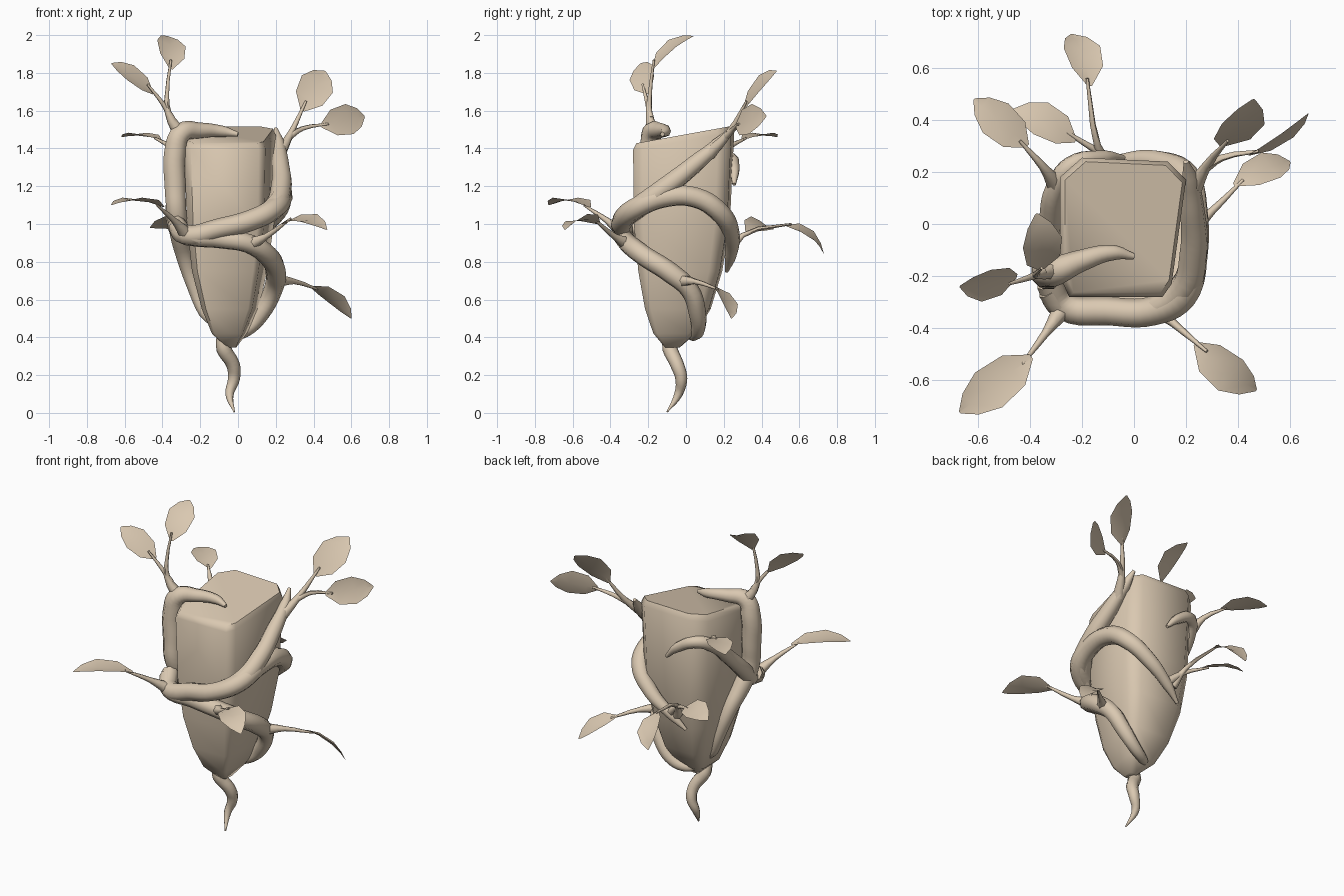
import bpy, bmesh, math
from mathutils import Vector

cube = bpy.data.objects.get("Cube")
if cube:
    bpy.data.objects.remove(cube, do_unlink=True)

# one warm clay colour for everything
clay = bpy.data.materials.new("warm_clay")
clay.use_nodes = True
COL = (0.70, 0.58, 0.44, 1)
clay.diffuse_color = COL
bsdf = clay.node_tree.nodes["Principled BSDF"]
bsdf.inputs["Base Color"].default_value = COL
bsdf.inputs["Roughness"].default_value = 0.8


def add_object(name, mesh, angle):
    obj = bpy.data.objects.new(name, mesh)
    bpy.context.collection.objects.link(obj)
    mesh.materials.clear()
    mesh.materials.append(clay)
    bpy.ops.object.select_all(action='DESELECT')
    obj.select_set(True)
    bpy.context.view_layer.objects.active = obj
    bpy.ops.object.shade_smooth_by_angle(angle=math.radians(angle))


def tube(name, points, sides=2, steps=5):
    """Tapered tube through (x, y, z, radius) points."""
    cu = bpy.data.curves.new(name + "_path", 'CURVE')
    cu.dimensions = '3D'
    cu.bevel_depth = 1.0
    cu.bevel_resolution = sides
    cu.resolution_u = steps
    cu.use_fill_caps = True
    sp = cu.splines.new('BEZIER')
    sp.bezier_points.add(len(points) - 1)
    for bp, (x, y, z, r) in zip(sp.bezier_points, points):
        bp.co = (x, y, z)
        bp.radius = r
        bp.handle_left_type = bp.handle_right_type = 'AUTO'
    tmp = bpy.data.objects.new(name + "_tmp", cu)
    bpy.context.collection.objects.link(tmp)
    dg = bpy.context.evaluated_depsgraph_get()
    mesh = bpy.data.meshes.new_from_object(tmp.evaluated_get(dg))
    bpy.data.objects.remove(tmp, do_unlink=True)
    bpy.data.curves.remove(cu)
    mesh.name = name
    add_object(name, mesh, 60)


def leaf(name, base, tip, side, half, arch):
    """Thin, arched, slightly folded leaf blade."""
    base, tip, side = Vector(base), Vector(tip), Vector(side)
    d = tip - base
    side = (side - d * side.dot(d) / d.dot(d)).normalized()
    n = d.cross(side).normalized()
    if n.z < 0:
        n = -n
    bm = bmesh.new()
    rows = []
    for t, w in ((0, .12), (.25, .85), (.6, 1), (.85, .6), (1, .06)):
        c = base + d * t + n * arch * 4 * t * (1 - t)
        fold = n * 0.01 * w
        rows.append([bm.verts.new(p) for p in
                     (c - side * half * w + fold, c - fold * .5, c + side * half * w + fold)])
    for a, b in zip(rows, rows[1:]):
        for i in (0, 1):
            bm.faces.new((a[i], a[i + 1], b[i + 1], b[i]))
    bm.normal_update()
    if sum(f.normal.dot(n) for f in bm.faces) < 0:
        bmesh.ops.reverse_faces(bm, faces=bm.faces[:])
    mesh = bpy.data.meshes.new(name)
    bm.to_mesh(mesh)
    bm.free()
    add_object(name, mesh, 60)


# stone: chamfered outline scaled down towards a blunt point, slanted top
outline = [(-.285, -.2), (-.25, -.28), (.11, -.28), (.145, -.23),
           (.2, .17), (.13, .24), (-.2, .255), (-.285, .18)]
# height, x scale, y scale, x shift, y shift, slant
rings = [(1.475, .93, .94, 0, 0, .17), (1.44, 1, 1, 0, 0, .17), (1.0, .95, .95, 0, -.01, 0),
         (.75, .82, .83, -.01, -.02, 0), (.55, .62, .65, -.015, -.035, 0),
         (.42, .38, .42, -.03, -.055, 0), (.345, .1, .14, -.03, -.07, 0)]
bm = bmesh.new()
loops = [[bm.verts.new((x * sx + dx, y * sy + dy, z + s * y)) for x, y in outline]
         for z, sx, sy, dx, dy, s in rings]
bm.faces.new(loops[0])
bm.faces.new(loops[-1][::-1])
for a, b in zip(loops, loops[1:]):
    for i in range(8):
        j = (i + 1) % 8
        bm.faces.new((a[i], b[i], b[j], a[j]))
bmesh.ops.recalc_face_normals(bm, faces=bm.faces[:])
mesh = bpy.data.meshes.new("stone")
bm.to_mesh(mesh)
bm.free()
add_object("stone", mesh, 58)

# thick vines wrapped round the stone
tube("vine_top_curl", [
    (0, -.125, 1.475, .012), (-.08, -.11, 1.49, .03), (-.2, -.14, 1.495, .042),
    (-.3, -.18, 1.48, .056), (-.333, -.185, 1.38, .062), (-.333, -.19, 1.2, .06),
    (-.325, -.19, 1.06, .056), (-.31, -.13, .95, .054), (-.28, -.05, .82, .046),
    (-.23, -.015, .66, .038), (-.18, -.02, .53, .03), (-.135, -.03, .465, .012)])
tube("vine_front_arc", [
    (-.33, -.22, 1.0, .05), (-.27, -.315, .94, .056), (-.1, -.335, .975, .055),
    (.07, -.335, 1.02, .056), (.19, -.27, 1.08, .058), (.23, -.12, 1.14, .056),
    (.23, .05, 1.14, .056), (.2, .18, 1.06, .054), (.08, .24, .94, .046),
    (-.06, .235, .83, .032), (-.15, .215, .75, .01)])
tube("vine_right_rise", [
    (.07, -.335, 1.02, .05), (.19, -.25, 1.09, .058), (.23, -.1, 1.2, .056),
    (.225, .05, 1.32, .048), (.215, .17, 1.425, .034), (.2, .24, 1.505, .01)])
tube("vine_lower", [
    (-.33, -.25, .99, .045), (-.27, -.32, .94, .05), (-.1, -.32, .92, .05),
    (.06, -.305, .895, .052), (.16, -.22, .83, .054), (.2, -.08, .74, .055),
    (.185, .02, .65, .05), (.125, .06, .53, .046), (.05, .065, .445, .038),
    (-.03, .04, .41, .03), (-.09, .0, .41, .014)])
tube("vine_back_curl", [
    (-.32, -.2, .97, .05), (-.335, -.11, 1.06, .05), (-.32, .02, 1.19, .046),
    (-.3, .14, 1.3, .042), (-.24, .225, 1.345, .038), (-.12, .255, 1.29, .03),
    (-.04, .255, 1.21, .01)])
tube("tail_root", [
    (-.09, -.1, .42, .025), (-.075, -.085, .34, .04), (-.025, -.045, .25, .036),
    (-.022, -.025, .18, .032), (-.045, -.04, .1, .023), (-.02, -.1, .005, .004)])

# stems: start on a vine, end at a leaf base
stems = {
    "top_back": [(-.3, -.17, 1.47, .04), (-.37, -.195, 1.59, .018), (-.375, -.19, 1.7, .011), (-.355, -.17, 1.87, .006)],
    "top_side": [(-.35, -.185, 1.56, .018), (-.4, -.205, 1.64, .012), (-.48, -.23, 1.74, .006)],
    "left_upper": [(-.3, .15, 1.31, .035), (-.35, .22, 1.4, .016), (-.44, .32, 1.455, .006)],
    "back_side": [(-.06, .235, .85, .03), (-.14, .28, .92, .014), (-.27, .36, .97, .006)],
    "back_middle": [(-.1, .23, .84, .03), (-.14, .3, .94, .014), (-.18, .56, 1.0, .006)],
    "right_upper": [(.22, .12, 1.37, .036), (.28, .225, 1.48, .018), (.36, .32, 1.65, .006)],
    "right_side": [(.27, .21, 1.46, .018), (.34, .255, 1.505, .013), (.48, .28, 1.53, .006)],
    "right_lower": [(.21, -.03, .7, .036), (.3, .05, .695, .015), (.42, .17, .655, .006)],
    "front_right": [(.08, -.32, .9, .034), (.15, -.38, .935, .016), (.28, -.49, 1.03, .006)],
    "front_left": [(-.27, -.32, .94, .04), (-.34, -.42, 1.02, .016), (-.43, -.54, 1.1, .006)],
}
for key, pts in stems.items():
    tube("stem_" + key, pts, 1, 3)

# leaves: base, tip, width direction, half width, arch
leaves = {
    "top_back": ((-.355, -.175, 1.82), (-.375, .04, 1.995), (1, .2, -.3), .08, .035),
    "top_side": ((-.45, -.2, 1.69), (-.67, -.24, 1.85), (0, 1, .9), .075, .015),
    "left_upper": ((-.41, .3, 1.445), (-.615, .48, 1.46), (.65, .75, 0), .075, .02),
    "back_side": ((-.225, .32, .96), (-.465, .44, .98), (.5, .85, -.5), .075, .03),
    "back_middle": ((-.17, .53, .99), (-.24, .73, .84), (1, .2, -.5), .075, .04),
    "right_upper": ((.34, .3, 1.6), (.46, .48, 1.81), (1, .25, -.15), .094, .02),
    "right_side": ((.44, .265, 1.52), (.67, .425, 1.57), (0, .25, .9), .083, .015),
    "right_lower": ((.385, .15, .67), (.6, .24, .5), (-.2, .75, -.5), .064, .03),
    "front_right": ((.235, -.46, 1.0), (.47, -.64, .97), (.5, .8, .25), .078, .045),
    "front_left": ((-.395, -.51, 1.09), (-.67, -.725, 1.1), (-.6, .8, 0), .085, .035),
}
for key, args in leaves.items():
    leaf("leaf_" + key, *args)
